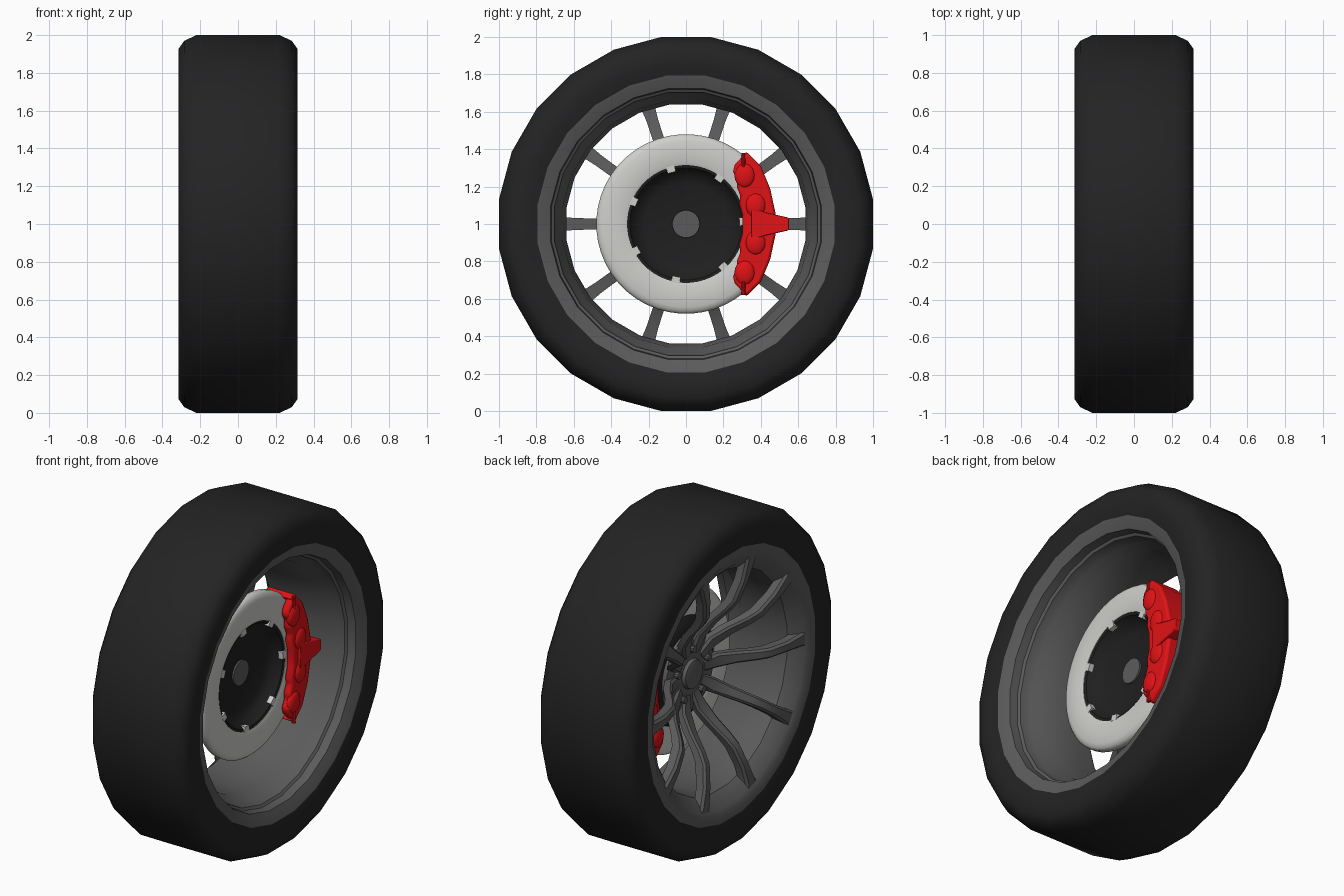
import bpy, bmesh, math
from mathutils import Vector, Matrix

if "Cube" in bpy.data.objects:
    bpy.data.objects.remove(bpy.data.objects["Cube"])

def mat(name, c):
    m = bpy.data.materials.new(name)
    m.diffuse_color = (*c, 1)
    m.use_nodes = True
    m.node_tree.nodes["Principled BSDF"].inputs["Base Color"].default_value = m.diffuse_color
    return m

TIRE = mat("black_rubber", (0.017, 0.017, 0.017))
RIM = mat("grey_alloy", (0.105, 0.105, 0.105))
DISC = mat("pale_steel", (0.62, 0.62, 0.60))
HAT = mat("dark_iron", (0.014, 0.014, 0.014))
RED = mat("red_paint", (0.75, 0.006, 0.008))

def finish(bm, name, m, angle=35):
    bmesh.ops.recalc_face_normals(bm, faces=bm.faces)
    me = bpy.data.meshes.new(name)
    bm.to_mesh(me)
    bm.free()
    me.materials.append(m)
    me.shade_smooth()
    me.set_sharp_from_angle(angle=math.radians(angle))
    ob = bpy.data.objects.new(name, me)
    ob.location.z = 1          # axle height
    bpy.context.collection.objects.link(ob)
    return ob

def lathe(name, prof, n, m, angle=35, closed=True):
    """Spin (x, radius) points round the x axle."""
    bm = bmesh.new()
    rings = []
    for i in range(n):
        a = 2 * math.pi * (i + 0.5) / n
        rings.append([bm.verts.new((x, r * math.cos(a), r * math.sin(a))) for x, r in prof])
    k = len(prof)
    for i in range(n):
        p, q = rings[i], rings[(i + 1) % n]
        for j in range(k if closed else k - 1):
            bm.faces.new((p[j], p[(j + 1) % k], q[(j + 1) % k], q[j]))
    if not closed:             # cap both ends
        bm.faces.new([r[0] for r in rings])
        bm.faces.new([r[-1] for r in rings])
    return finish(bm, name, m, angle)

def prism(name, pts, x0, x1, m, bevel=0.0):
    """Extrude a (y, z) outline along x."""
    bm = bmesh.new()
    a = [bm.verts.new((x0, y, z)) for y, z in pts]
    b = [bm.verts.new((x1, y, z)) for y, z in pts]
    bm.faces.new(a)
    bm.faces.new(b)
    n = len(pts)
    for i in range(n):
        bm.faces.new((a[i], a[(i + 1) % n], b[(i + 1) % n], b[i]))
    ob = finish(bm, name, m)
    if bevel:
        mod = ob.modifiers.new("soft_edges", 'BEVEL')
        mod.width = bevel
        mod.segments = 2
    return ob

# Tire
R = 1 / math.cos(math.pi / 24)
lathe("tire", [(-.28, .79), (-.302, .80), (-.315, .86), (-.315, .935), (-.285, .978), (-.22, R),
               (.22, R), (.285, .978), (.315, .935), (.315, .86), (.302, .80), (.28, .79)],
      24, TIRE, 50)

# Rim barrel with stepped inner side and outer lip
lathe("rim", [(.29, .815), (.302, .80), (.298, .785), (.275, .73), (.225, .725), (.215, .71),
              (.15, .70), (.10, .665), (-.12, .645), (-.22, .65), (-.265, .69), (-.285, .725),
              (-.298, .745), (-.302, .80), (-.29, .815), (-.2, .75), (.2, .75)],
      24, RIM, 30)

# Ten spokes, swept from the lip down into the recessed hub: (radius, x, half width, depth)
sections = [(.75, -.285, .062, .05), (.70, -.287, .040, .055), (.58, -.275, .031, .06),
            (.46, -.245, .030, .065), (.40, -.205, .031, .065), (.31, -.125, .035, .06),
            (.22, -.065, .042, .05), (.12, -.04, .034, .035)]
bm = bmesh.new()
for k in range(10):
    rot = Matrix.Rotation(math.radians(36 * k), 3, 'X')
    rows = []
    for r, x, w, d in sections:
        outline = [(-w, d), (-w, .014), (-w + .012, 0), (w - .012, 0), (w, .014), (w, d)]
        rows.append([bm.verts.new(rot @ Vector((x + dx, r, z))) for z, dx in outline])
    for p, q in zip(rows, rows[1:]):
        for j in range(6):
            bm.faces.new((p[j], p[(j + 1) % 6], q[(j + 1) % 6], q[j]))
    bm.faces.new(rows[0])
    bm.faces.new(rows[-1])
finish(bm, "spokes", RIM, 30)

# Wheel hub with centre cap, axle stub on the inside
lathe("wheel_hub", [(-.062, .06), (-.055, .082), (-.035, .088), (-.035, .19), (-.025, .225),
                    (.005, .23), (.005, .075), (.022, .073)], 32, RIM, 30, closed=False)

# Five wheel nuts
bm = bmesh.new()
for k in range(5):
    a = math.radians(72 * k + 18)
    M = Matrix.Translation((-.04, .15 * math.cos(a), .15 * math.sin(a))) @ Matrix.Rotation(math.pi / 2, 4, 'Y')
    bmesh.ops.create_cone(bm, cap_ends=True, segments=10, radius1=.02, radius2=.02, depth=.04, matrix=M)
finish(bm, "wheel_nuts", RIM)

# Brake disc with rounded edges
lathe("brake_disc", [(.035, .315), (.03, .33), (.03, .445), (.038, .468), (.052, .48), (.078, .48),
                     (.092, .468), (.10, .445), (.102, .39), (.10, .33), (.095, .315)],
      48, DISC, 60)

# Dished dark disc bell
lathe("disc_bell", [(.093, .32), (.088, .30), (.04, .27), (.022, .22), (.012, .06),
                    (-.002, .06), (.0, .25), (.02, .29), (.045, .32)], 48, HAT, 40)

# Seven mounting tabs between disc and bell
bm = bmesh.new()
for k in range(7):
    rot = Matrix.Rotation(math.radians(54 + k * 360 / 7), 4, 'X')
    M = rot @ Matrix.Translation((.083, .303, 0)) @ Matrix.Diagonal((.03, .035, .045, 1))
    bmesh.ops.create_cube(bm, size=1, matrix=M)
finish(bm, "disc_tabs", DISC)

# Caliper: two side plates and a bridge across the disc edge
outer = [(.325, .385), (.40, .31), (.45, .19), (.478, .06)]
inner = [(.302, .05), (.285, .11), (.292, .15), (.27, .20), (.275, .235), (.25, .28), (.262, .32)]
def mirrored(half):
    return half + [(y, -z) for y, z in reversed(half)]
plate = inner + outer
plate = mirrored(plate)
prism("caliper_inboard", plate, .108, .155, RED, .014)
prism("caliper_outboard", plate, -.035, .02, RED, .014)
bridge = mirrored(outer) + [(y - .035, z * .95) for y, z in reversed(mirrored(outer))]
prism("caliper_bridge", bridge, -.025, .145, RED, .008)

# Piston bulges on both caliper faces
bm = bmesh.new()
for x in (.148, -.028):
    for z in (-.26, -.10, .10, .26):
        y = math.sqrt(.385 ** 2 - z * z) + (.03 if abs(z) > .2 else 0)
        M = Matrix.Translation((x, y, z)) @ Matrix.Diagonal((.024, .055, .065, 1))
        bmesh.ops.create_uvsphere(bm, u_segments=16, v_segments=10, radius=1, matrix=M)
finish(bm, "caliper_bulges", RED, 60)

# Tapered mounting lug pointing outwards
prism("caliper_lug", [(.35, .085), (.43, .06), (.545, .035), (.552, .028), (.552, -.028),
                      (.545, -.035), (.43, -.06), (.35, -.085)], .10, .168, RED, .008)

# Bleed pins at the caliper ends
bm = bmesh.new()
for s in (-1, 1):
    M = Matrix.Translation((.155, .307, s * .325))
    bmesh.ops.create_cone(bm, cap_ends=True, segments=10, radius1=.012, radius2=.009, depth=.11, matrix=M)
finish(bm, "caliper_pins", RED)
